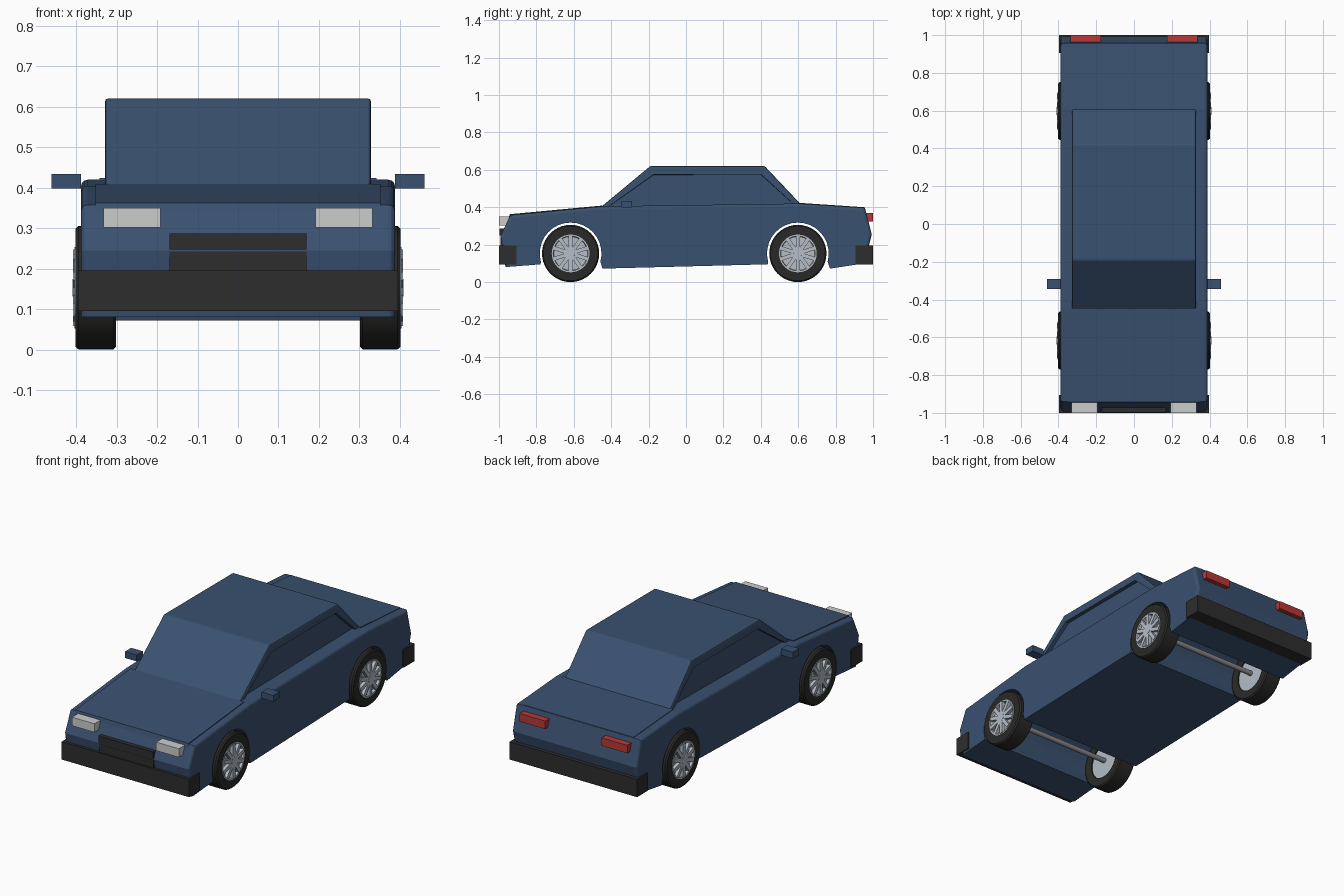
import bpy, bmesh, math
from mathutils import Matrix, Vector

if "Cube" in bpy.data.objects:
    bpy.data.objects.remove(bpy.data.objects["Cube"])


def material(name, r, g, b):
    m = bpy.data.materials.new(name)
    m.diffuse_color = (r, g, b, 1)
    m.use_nodes = True
    m.node_tree.nodes["Principled BSDF"].inputs["Base Color"].default_value = m.diffuse_color
    return m


BLUE = material("body_blue", 0.042, 0.082, 0.160)
DARK = material("trim_black", 0.027, 0.027, 0.027)
TYRE = material("tyre_black", 0.022, 0.022, 0.021)
SILVER = material("rim_silver", 0.46, 0.51, 0.57)
STEEL = material("axle_grey", 0.25, 0.25, 0.27)
LAMP = material("headlight_white", 0.60, 0.61, 0.61)
RED = material("taillight_red", 0.48, 0.04, 0.04)


def finish(name, bm, mat, smooth=False):
    bmesh.ops.recalc_face_normals(bm, faces=bm.faces)
    me = bpy.data.meshes.new(name)
    bm.to_mesh(me)
    bm.free()
    me.materials.append(mat)
    ob = bpy.data.objects.new(name, me)
    bpy.context.collection.objects.link(ob)
    if smooth:
        bpy.context.view_layer.objects.active = ob
        ob.select_set(True)
        bpy.ops.object.shade_smooth_by_angle(angle=math.radians(30))
        ob.select_set(False)
    return ob


def prism(pts, half):
    """Side profile (y, z) extruded across the width."""
    bm = bmesh.new()
    f = bm.faces.new([bm.verts.new((-half, y, z)) for y, z in pts])
    ext = bmesh.ops.extrude_face_region(bm, geom=[f])["geom"]
    bmesh.ops.translate(bm, vec=(2 * half, 0, 0),
                        verts=[v for v in ext if isinstance(v, bmesh.types.BMVert)])
    bmesh.ops.recalc_face_normals(bm, faces=bm.faces)
    return bm


def box(name, x, y, z, mat):
    bm = bmesh.new()
    size = [b - a for a, b in (x, y, z)]
    mid = [(a + b) / 2 for a, b in (x, y, z)]
    bmesh.ops.create_cube(bm, size=1, matrix=Matrix.Translation(mid) @ Matrix.Diagonal((*size, 1)))
    return finish(name, bm, mat)


def pair(name, x, y, z, mat):
    box(name + "_right", x, y, z, mat)
    box(name + "_left", (-x[1], -x[0]), y, z, mat)


AXLES = {"front": -0.617, "rear": 0.598}
WHEEL_Z = 0.153


def arch(cy, r=0.165, n=20):
    a0 = math.radians(-27)
    a1 = math.pi - a0
    return [(cy + r * math.cos(a0 + (a1 - a0) * i / n),
             WHEEL_Z + r * math.sin(a0 + (a1 - a0) * i / n)) for i in range(n + 1)]


# Lower body with the wheel arches cut straight through
top = [(-0.965, 0.08), (-0.992, 0.245), (-0.94, 0.358), (-0.45, 0.405),
       (0.61, 0.420), (0.957, 0.397), (0.993, 0.255), (0.955, 0.10)]
bottom = [(0.77, 0.072)] + arch(AXLES["rear"]) [1:-1] + [(0.437, 0.095), (-0.447, 0.072)]
bottom += arch(AXLES["front"])[1:-1] + [(-0.777, 0.095)]
bm = prism(top + bottom, 0.388)
keep = {(round(y, 4), round(z, 4)) for y, z in top}
edges = [e for e in bm.edges
         if abs(e.verts[0].co.x - e.verts[1].co.x) < 1e-5
         and all((round(v.co.y, 4), round(v.co.z, 4)) in keep for v in e.verts)]
bmesh.ops.bevel(bm, geom=edges, offset=0.016, segments=3, profile=0.5, affect='EDGES')
finish("body", bm, BLUE)

# Raised bonnet and boot panels
for name, pts, half in (
        ("bonnet", [(-0.950, 0.335), (-0.942, 0.363), (-0.45, 0.409), (-0.45, 0.39)], 0.352),
        ("boot_lid", [(0.60, 0.40), (0.60, 0.424), (0.955, 0.400), (0.958, 0.385)], 0.342)):
    finish(name, prism(pts, half), BLUE)

# Cabin with recessed side windows
bm = prism([(-0.502, 0.362), (-0.19, 0.621), (0.42, 0.621), (0.665, 0.362)], 0.329)
bmesh.ops.bevel(bm, geom=bm.edges[:], offset=0.008, segments=2, profile=0.5, affect='EDGES')
bm.normal_update()
for thick, depth in ((0.040, 0.0), (0.002, -0.02)):
    sides = sorted((f for f in bm.faces if abs(f.normal.x) > 0.99),
                   key=lambda f: -f.calc_area())
    if depth:
        sides = [f for f in bm.faces if f.tag]
    else:
        sides = sides[:2]
    for f in bm.faces:
        f.tag = False
    for f in sides:
        f.tag = True
    bmesh.ops.inset_individual(bm, faces=sides, thickness=thick, depth=depth)
    for f in bm.faces:
        f.tag = f in sides
finish("cabin", bm, BLUE)

# Bumpers, grille, lights and mirrors
box("front_bumper", (-0.396, 0.396), (-1.0, -0.905), (0.095, 0.195), DARK)
box("rear_bumper", (-0.396, 0.396), (0.905, 1.0), (0.095, 0.195), DARK)
box("grille", (-0.17, 0.17), (-0.997, -0.93), (0.248, 0.287), DARK)
box("lower_grille", (-0.17, 0.17), (-0.993, -0.93), (0.19, 0.242), DARK)
pair("headlight", (0.192, 0.332), (-1.0, -0.93), (0.302, 0.35), LAMP)
pair("taillight", (0.175, 0.335), (0.95, 1.0), (0.325, 0.37), RED)
pair("mirror", (0.388, 0.461), (-0.345, -0.29), (0.398, 0.434), BLUE)


def lathe(name, profile, cy, mat, steps=40):
    """Spin an (x, radius) profile round the axle line."""
    bm = bmesh.new()
    vs = [bm.verts.new((x, cy, WHEEL_Z + r)) for x, r in profile]
    es = [bm.edges.new(p) for p in zip(vs, vs[1:])]
    bmesh.ops.spin(bm, geom=vs + es, cent=(0, cy, WHEEL_Z), axis=(1, 0, 0),
                   angle=2 * math.pi, steps=steps)
    bmesh.ops.remove_doubles(bm, verts=bm.verts, dist=1e-5)
    return finish(name, bm, mat, True)


# Wheels: tyre, rim disc, raised spokes
for end, cy in AXLES.items():
    for side, s in (("right", 1), ("left", -1)):
        tag = f"{end}_{side}"
        lathe("tyre_" + tag, [(s * x, r) for x, r in (
            (0.305, 0.100), (0.302, 0.146), (0.308, 0.153), (0.394, 0.153),
            (0.402, 0.146), (0.402, 0.100), (0.305, 0.100))], cy, TYRE)
        lathe("rim_" + tag, [(s * x, r) for x, r in (
            (0.312, 0.0), (0.312, 0.101), (0.404, 0.101), (0.404, 0.093),
            (0.390, 0.090), (0.390, 0.0))], cy, SILVER)
        bm = bmesh.new()
        for i in range(10):
            m = (Matrix.Translation((s * 0.397, cy, WHEEL_Z))
                 @ Matrix.Rotation(i * math.tau / 10, 4, 'X')
                 @ Matrix.Translation((0, 0, 0.054)) @ Matrix.Diagonal((0.022, 0.021, 0.082, 1)))
            bmesh.ops.create_cube(bm, size=1, matrix=m)
        finish("spokes_" + tag, bm, SILVER)
        lathe("hub_" + tag, [(s * 0.385, 0.025), (s * 0.409, 0.022), (s * 0.409, 0.0)],
              cy, SILVER, 20)
    # Axle rod
    lathe("axle_" + end, [(-0.32, 0.0), (-0.32, 0.014), (0.32, 0.014), (0.32, 0.0)],
          cy, STEEL, 16)
